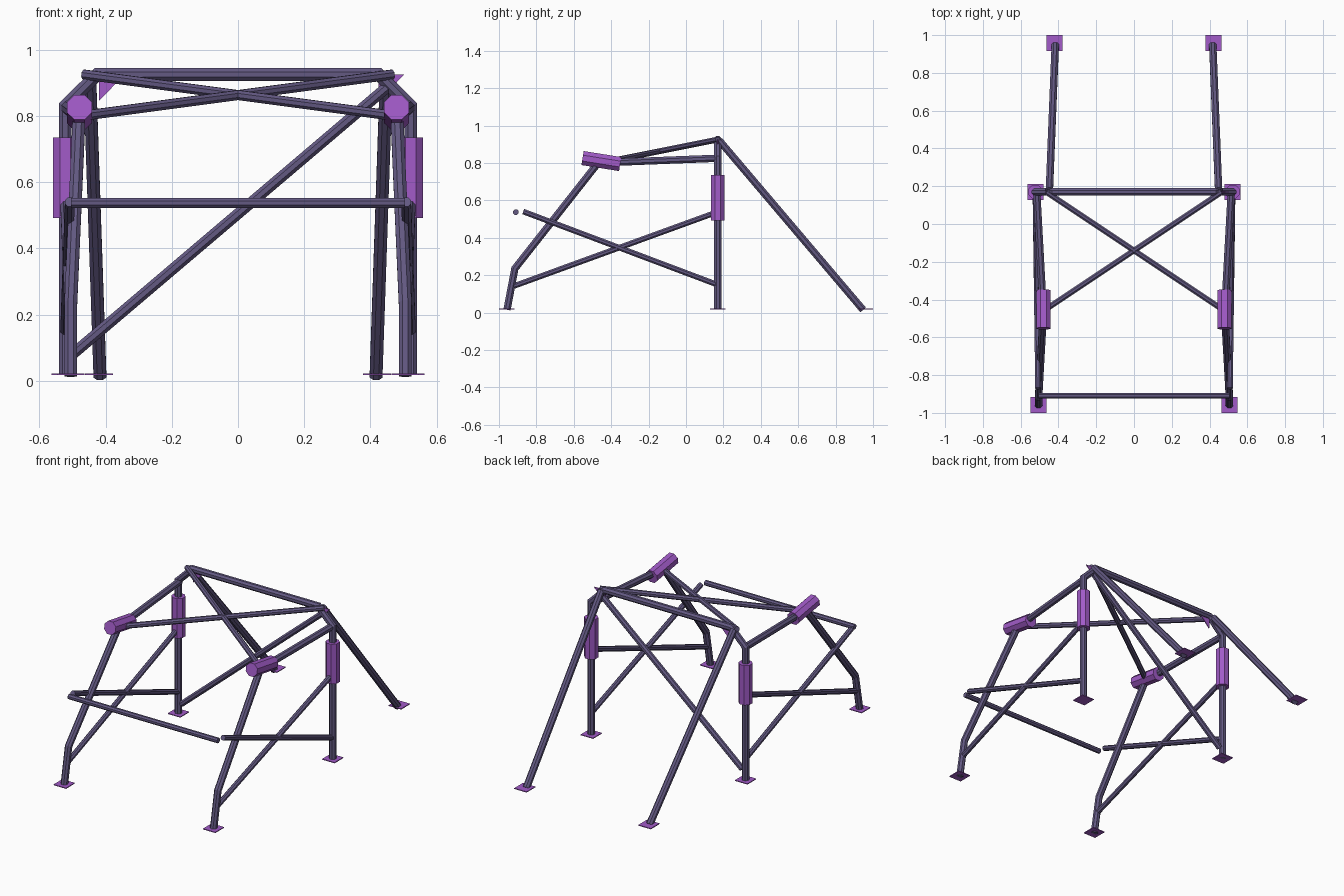
import bpy, bmesh, math
from mathutils import Vector

cube = bpy.data.objects.get("Cube")
if cube:
    bpy.data.objects.remove(cube, do_unlink=True)


def material(name, color):
    m = bpy.data.materials.new(name)
    m.use_nodes = True
    m.diffuse_color = color
    m.node_tree.nodes["Principled BSDF"].inputs["Base Color"].default_value = color
    return m


STEEL = material("dusky violet steel", (0.125, 0.1, 0.225, 1))
PURPLE = material("bright purple", (0.36, 0.105, 0.58, 1))
SIDES = 8


def finish(name, bm, mat):
    bmesh.ops.recalc_face_normals(bm, faces=bm.faces)
    mesh = bpy.data.meshes.new(name)
    bm.to_mesh(mesh)
    bm.free()
    mesh.materials.append(mat)
    obj = bpy.data.objects.new(name, mesh)
    bpy.context.collection.objects.link(obj)
    return obj


def tube(name, path, radius, mat=STEEL):
    """Octagonal tube along a path, with mitred bends and closed ends."""
    pts = [Vector(p) for p in path]
    dirs = [(b - a).normalized() for a, b in zip(pts, pts[1:])]
    ref = Vector((0, 0, 1)) if abs(dirs[0].x) > 0.6 else Vector((1, 0, 0))
    u = dirs[0].cross(ref).normalized()
    v = dirs[0].cross(u)
    angles = [math.tau * (i + 0.5) / SIDES for i in range(SIDES)]
    ring = [pts[0] + radius * (u * math.cos(a) + v * math.sin(a)) for a in angles]
    bm = bmesh.new()
    rings = [[bm.verts.new(c) for c in ring]]
    for k, d in enumerate(dirs):
        normal = d + (dirs[k + 1] if k + 1 < len(dirs) else d)
        ring = [c + d * ((pts[k + 1] - c).dot(normal) / d.dot(normal)) for c in ring]
        rings.append([bm.verts.new(c) for c in ring])
    for r0, r1 in zip(rings, rings[1:]):
        for i in range(SIDES):
            j = (i + 1) % SIDES
            bm.faces.new((r0[i], r0[j], r1[j], r1[i]))
    bm.faces.new(rings[0])
    bm.faces.new(rings[-1])
    return finish(name, bm, mat)


def prism(name, outline, offset, mat):
    """Thin plate made by extruding an outline."""
    bm = bmesh.new()
    face = bm.faces.new([bm.verts.new(p) for p in outline])
    out = bmesh.ops.extrude_face_region(bm, geom=[face])
    moved = [e for e in out["geom"] if isinstance(e, bmesh.types.BMVert)]
    bmesh.ops.translate(bm, verts=moved, vec=offset)
    return finish(name, bm, mat)


def foot_plate(name, x, y, h=0.042):
    corners = [(x - h, y - h, 0.017), (x + h, y - h, 0.017),
               (x + h, y + h, 0.017), (x - h, y + h, 0.017)]
    prism(name, corners, (0, 0, 0.005), PURPLE)


HOOP_Y = 0.17
HOOP_X = 0.522
THICK, THIN = 0.021, 0.016

# Main hoop behind the seats
tube("main_hoop", [(-HOOP_X, HOOP_Y, 0.017), (-HOOP_X, HOOP_Y, 0.83),
                   (-0.425, HOOP_Y, 0.925), (0.425, HOOP_Y, 0.925),
                   (HOOP_X, HOOP_Y, 0.83), (HOOP_X, HOOP_Y, 0.017)], THICK)

# Diagonal across the hoop and bar across the front
tube("hoop_diagonal", [(-0.5, HOOP_Y, 0.08), (0.46, HOOP_Y, 0.895)], 0.018)
tube("dash_bar", [(-0.505, -0.91, 0.537), (0.505, -0.91, 0.537)], THIN)

for side, s in (("left", 1), ("right", -1)):
    # Front leg, windscreen pillar and roof rail in one bent tube
    tube(f"{side}_front_leg", [(s * 0.505, -0.957, 0.015), (s * 0.505, -0.915, 0.235),
                               (s * 0.48, -0.47, 0.8), (s * 0.515, HOOP_Y, 0.825)], THICK)
    # Rear stay
    tube(f"{side}_rear_stay", [(s * 0.448, 0.178, 0.92), (s * 0.417, 0.947, 0.0145)], THICK)
    # Crossed door braces
    tube(f"{side}_door_brace_rising", [(s * 0.505, -0.92, 0.142),
                                       (s * HOOP_X, 0.16, 0.535)], THIN)
    tube(f"{side}_door_brace_falling", [(s * 0.508, -0.87, 0.54),
                                        (s * HOOP_X, 0.16, 0.152)], THIN)
    # Crossed roof brace
    tube(f"{side}_roof_brace", [(s * 0.465, HOOP_Y, 0.925), (-s * 0.45, -0.44, 0.803)], THIN)
    # Protective padding
    tube(f"{side}_hoop_pad", [(s * HOOP_X, HOOP_Y, 0.492),
                              (s * HOOP_X, HOOP_Y, 0.735)], 0.04, PURPLE)
    tube(f"{side}_windscreen_pad", [(s * 0.479, -0.553, 0.826),
                                    (s * 0.479, -0.352, 0.794)], 0.041, PURPLE)
    # Mounting plates
    foot_plate(f"{side}_front_foot_plate", s * 0.505, -0.958)
    foot_plate(f"{side}_hoop_foot_plate", s * HOOP_X, HOOP_Y)
    foot_plate(f"{side}_rear_foot_plate", s * 0.42, 0.958)

# Corner gussets, both facing the same way
for side, x in (("left", 0.425), ("right", -0.42)):
    prism(f"{side}_corner_gusset", [(x, HOOP_Y - 0.003, 0.925), (x + 0.077, HOOP_Y - 0.003, 0.925),
                                    (x, HOOP_Y - 0.003, 0.845)], (0, 0.006, 0), PURPLE)
